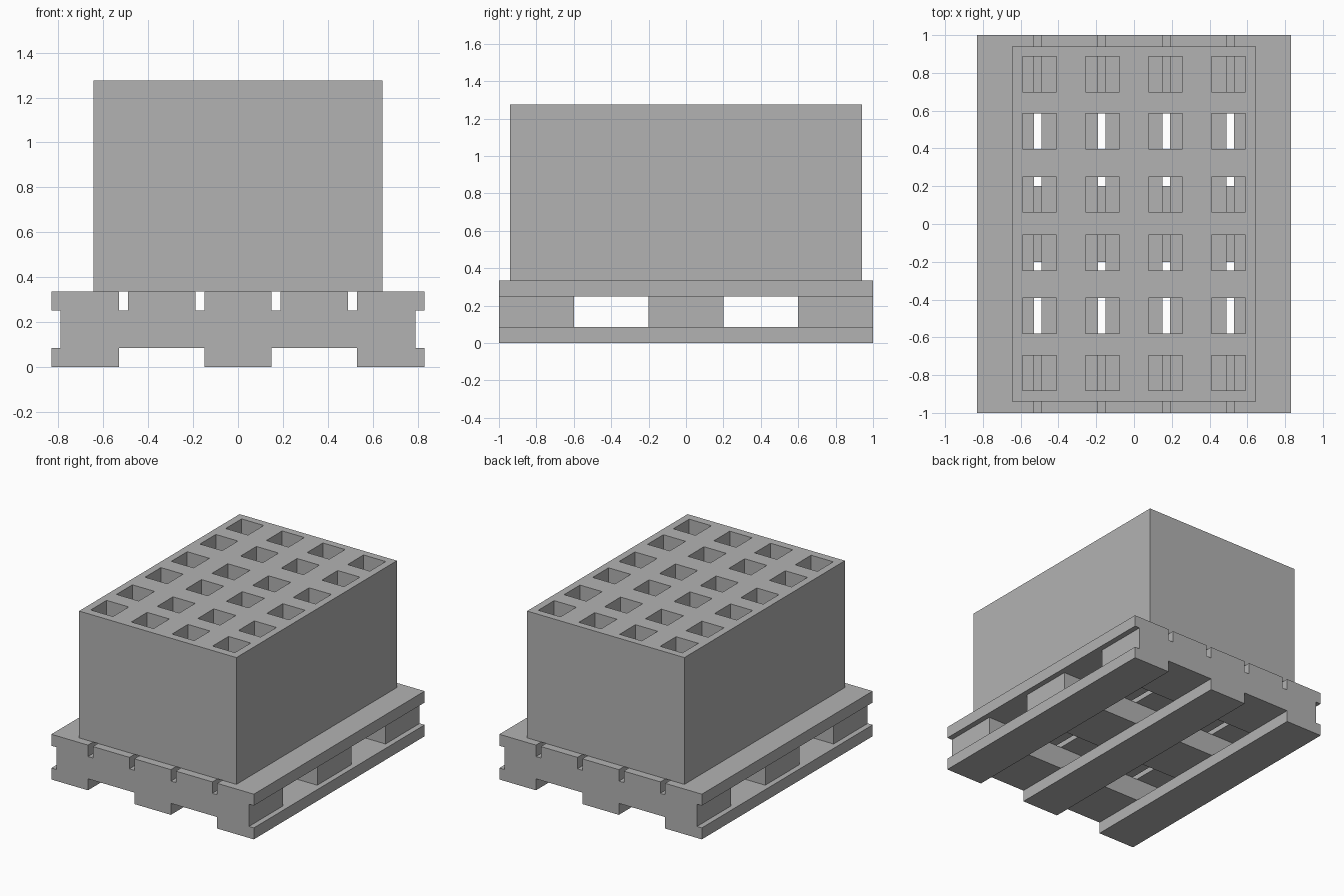
import bpy
import bmesh

cube = bpy.data.objects.get("Cube")
if cube:
    bpy.data.objects.remove(cube, do_unlink=True)

grey = bpy.data.materials.new("plain_grey")
grey.use_nodes = True
GREY = (0.45, 0.45, 0.45, 1)
grey.diffuse_color = GREY
grey.node_tree.nodes["Principled BSDF"].inputs["Base Color"].default_value = GREY


def finish(name, bm):
    bmesh.ops.recalc_face_normals(bm, faces=bm.faces)
    mesh = bpy.data.meshes.new(name)
    bm.to_mesh(mesh)
    bm.free()
    mesh.materials.append(grey)
    obj = bpy.data.objects.new(name, mesh)
    bpy.context.collection.objects.link(obj)
    return obj


def box(name, x, y, z):
    """Box from (low, high) ranges on each axis."""
    bm = bmesh.new()
    bmesh.ops.create_cube(bm, size=1)
    for v in bm.verts:
        for i, (low, high) in enumerate((x, y, z)):
            v.co[i] = high if v.co[i] > 0 else low
    return finish(name, bm)


BOTTOM_TOP, BLOCK_TOP, DECK_TOP, CRATE_TOP = 0.085, 0.25, 0.335, 1.275
BOARD_HALF = 0.15

# Bottom runners along the length
for side, x in (("left", 0.68), ("middle", 0), ("right", -0.68)):
    box(f"{side}_bottom_runner", (x - BOARD_HALF, x + BOARD_HALF), (-1, 1), (0, BOTTOM_TOP))

# Cross beams between runners and deck
for place, y in (("front", -0.8), ("middle", 0), ("back", 0.8)):
    box(f"{place}_cross_beam", (-0.79, 0.79), (y - 0.2, y + 0.2), (BOTTOM_TOP, BLOCK_TOP))

# Five deck boards with narrow gaps
for i in range(5):
    x = (i - 2) * 0.34
    box(f"deck_board_{i + 1}", (x - BOARD_HALF, x + BOARD_HALF), (-1, 1), (BLOCK_TOP, DECK_TOP))


def cuts(half, centres, hole):
    """Outer edges plus both edges of every hole."""
    edges = [c + s * hole / 2 for c in centres for s in (-1, 1)]
    return [-half] + edges + [half]


# Load block pierced by square shafts
xs = cuts(0.645, (-0.5, -0.167, 0.167, 0.5), 0.182)
ys = cuts(0.94, (-0.788, -0.486, -0.152, 0.156, 0.491, 0.793), 0.186)
bm = bmesh.new()
grid = [[bm.verts.new((x, y, DECK_TOP)) for y in ys] for x in xs]
for i in range(len(xs) - 1):
    for j in range(len(ys) - 1):
        if i % 2 and j % 2:
            continue
        bm.faces.new((grid[i][j], grid[i + 1][j], grid[i + 1][j + 1], grid[i][j + 1]))
base = list(bm.faces)
result = bmesh.ops.extrude_face_region(bm, geom=base, use_keep_orig=True)
top = [g for g in result["geom"] if isinstance(g, bmesh.types.BMVert)]
bmesh.ops.translate(bm, verts=top, vec=(0, 0, CRATE_TOP - DECK_TOP))
finish("pierced_load_block", bm)
